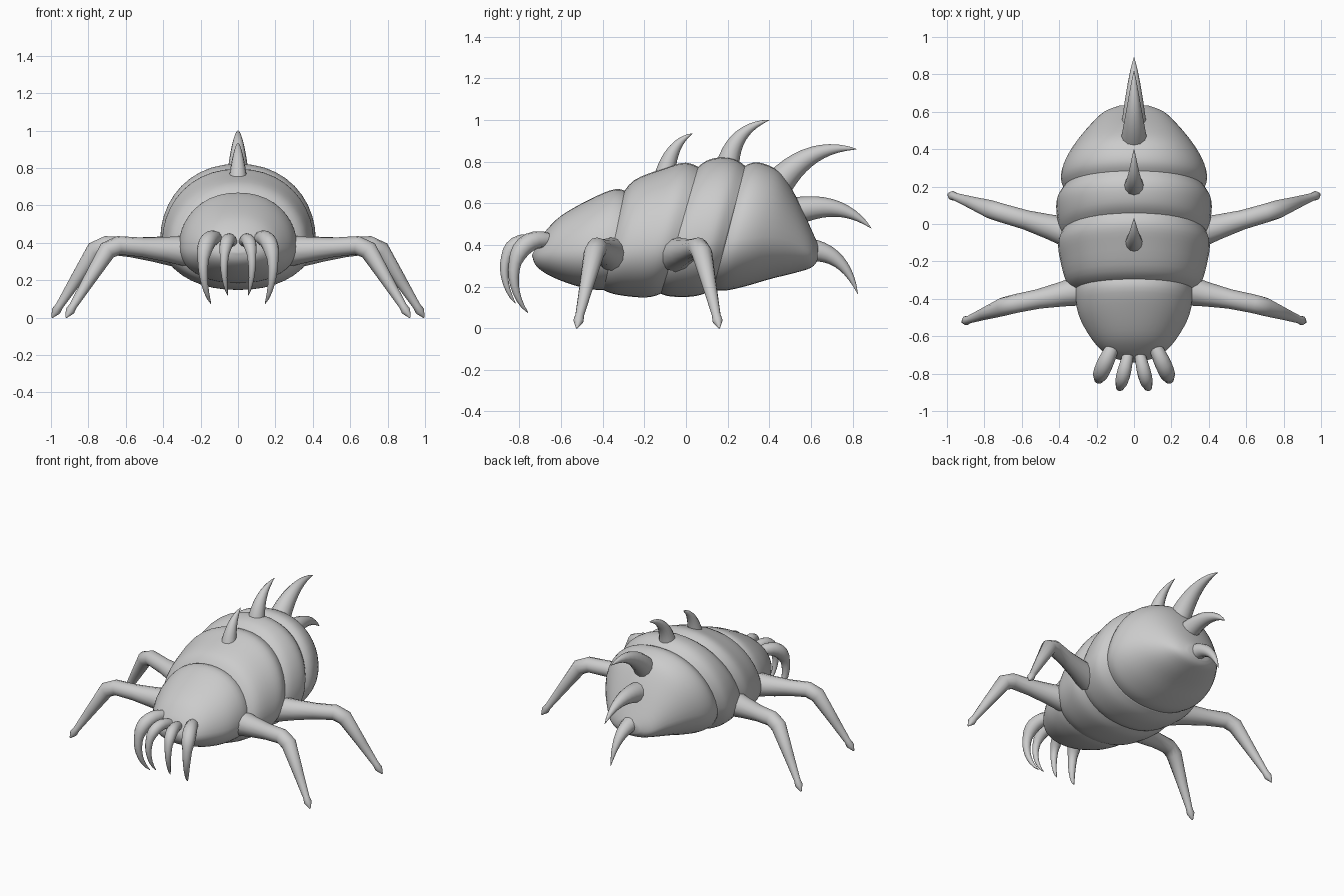
import bpy, bmesh, math
from mathutils import Vector

cube = bpy.data.objects.get("Cube")
if cube:
    bpy.data.objects.remove(cube, do_unlink=True)

GREY = (0.6, 0.6, 0.6, 1.0)
shell = bpy.data.materials.new("shell_grey")
shell.use_nodes = True
shell.diffuse_color = GREY
shell.node_tree.nodes["Principled BSDF"].inputs["Base Color"].default_value = GREY


def spline(rows, t):
    """Sample a Catmull-Rom curve through tuples of any length, t from 0 to 1."""
    last = len(rows) - 1
    i = min(int(t * last), last - 1)
    u = t * last - i
    a, b, c, d = (rows[min(max(k, 0), last)] for k in range(i - 1, i + 3))
    return [q + u / 2 * (r - p + u * (2 * p - 5 * q + 4 * r - s + u * (3 * (q - r) + s - p)))
            for p, q, r, s in zip(a, b, c, d)]


def loft(name, rings):
    """Skin a list of rings, cap both ends and shade smooth."""
    bm = bmesh.new()
    loops = [[bm.verts.new(p) for p in ring] for ring in rings]
    n = len(loops[0])
    for a, b in zip(loops, loops[1:]):
        for k in range(n):
            bm.faces.new((a[k], a[(k + 1) % n], b[(k + 1) % n], b[k]))
    bm.faces.new(loops[0])
    bm.faces.new(loops[-1])
    bmesh.ops.recalc_face_normals(bm, faces=bm.faces)
    mesh = bpy.data.meshes.new(name)
    bm.to_mesh(mesh)
    bm.free()
    mesh.materials.append(shell)
    obj = bpy.data.objects.new(name, mesh)
    bpy.context.collection.objects.link(obj)
    bpy.ops.object.select_all(action="DESELECT")
    obj.select_set(True)
    bpy.context.view_layer.objects.active = obj
    bpy.ops.object.shade_smooth_by_angle(angle=math.radians(60))
    return obj


def body_ring(row, sides=40, waist=0.4):
    """Tilted rounded section from top (y, z), bottom (y, z) and half width."""
    yt, zt, yb, zb, w = row
    ring = []
    for k in range(sides):
        a = math.tau * k / sides
        s, c = math.sin(a), math.cos(a)
        h = waist + s * (1 - waist if s > 0 else waist)
        x = w * math.copysign(abs(c) ** 0.92, c)
        ring.append((x, yb + (yt - yb) * h, zb + (zt - zb) * h))
    return ring


def tube(name, path, radii, ref, sides=12):
    """Tapered tube along a path."""
    rings = []
    for i, p in enumerate(path):
        before = (p - path[i - 1]).normalized() if i else Vector()
        after = (path[i + 1] - p).normalized() if i + 1 < len(path) else Vector()
        t = (before + after).normalized()
        side = (ref - t * ref.dot(t)).normalized()
        up = t.cross(side)
        rings.append([p + radii[i] * (side * math.cos(math.tau * k / sides)
                                      + up * math.sin(math.tau * k / sides))
                      for k in range(sides)])
    return loft(name, rings)


def bezier(points, steps):
    """Evaluate a Bezier curve of any degree."""
    path = []
    for i in range(steps + 1):
        pts = [Vector(p) for p in points]
        while len(pts) > 1:
            pts = [a.lerp(b, i / steps) for a, b in zip(pts, pts[1:])]
        path.append(pts[0])
    return path


X, Y = Vector((1, 0, 0)), Vector((0, 1, 0))

# Overlapping body segments: top y, top z, bottom y, bottom z, half width
SEGMENTS = {
    "head": [(-.71, .41, -.74, .35, .05), (-.68, .46, -.72, .3, .13), (-.6, .54, -.66, .255, .21),
             (-.46, .62, -.55, .21, .285), (-.34, .668, -.44, .185, .315), (-.27, .65, -.37, .185, .315)],
    "front_segment": [(-.32, .62, -.41, .19, .29), (-.25, .71, -.35, .165, .36), (-.1, .77, -.25, .15, .395),
                      (0, .795, -.17, .15, .405), (.08, .765, -.11, .17, .38)],
    "middle_segment": [(.03, .75, -.15, .18, .37), (.1, .805, -.09, .155, .4), (.18, .822, 0, .15, .415),
                       (.24, .81, .07, .16, .41), (.29, .775, .13, .185, .375)],
    "tail_segment": [(.25, .76, .1, .19, .36), (.32, .795, .18, .18, .39), (.39, .785, .28, .2, .375),
                     (.46, .74, .4, .235, .32), (.53, .63, .52, .265, .24), (.6, .48, .6, .29, .16),
                     (.635, .4, .63, .32, .08)],
}
for name, rows in SEGMENTS.items():
    steps = 4 * (len(rows) - 1)
    loft(name, [body_ring(spline(rows, i / steps)) for i in range(steps + 1)])

# Curved spines along the back: base, bend and tip as (y, z), then base radius
SPINES = [
    ((-.1, .74), (-.07, .89), (.03, .935), .048),
    ((.2, .78), (.23, .96), (.4, 1), .055),
    ((.45, .7), (.6, .89), (.82, .86), .07),
    ((.54, .565), (.75, .62), (.89, .48), .065),
    ((.59, .375), (.76, .37), (.825, .165), .056),
]
for n, (*points, radius) in enumerate(SPINES, 1):
    path = bezier([(0, y, z) for y, z in points], 10)
    radii = [radius * (1 - i / 10) ** 0.85 + 0.001 for i in range(11)]
    tube(f"back_spine_{n}", path, radii, X)

# Legs: base, knee and foot
LEGS = {
    "front_leg": ((.26, -.35, .355), (.68, -.435, .39), (.92, -.525, 0)),
    "back_leg": ((.33, -.05, .355), (.745, .07, .39), (.995, .16, 0)),
}
# Mouth claws: Bezier points and thickness
CLAWS = {
    "outer_claw": ((.11, -.65, .42), (.2, -.84, .47), (.21, -.88, .2), (.145, -.76, .075), .043),
    "inner_claw": ((.03, -.69, .4), (.07, -.88, .48), (.095, -.92, .25), (.055, -.82, .12), .035),
}
for side, sign in (("left", 1), ("right", -1)):
    mirror = lambda p: Vector((p[0] * sign, p[1], p[2]))
    for name, points in LEGS.items():
        base, knee, foot = map(mirror, points)
        path = [base.lerp(knee, f) for f in (0, .3, .6, .9)]
        path += [knee.lerp(foot, f) for f in (.08, .5, .84, .91, 1)]
        radii = [.085, .066, .052, .05, .05, .033, .021, .025, .004]
        tube(f"{side}_{name}", path, radii, Y)
    for name, (*points, thick) in CLAWS.items():
        path = bezier([mirror(p) for p in points], 14)
        radii = [thick * (0.75 + 0.25 * math.sin(math.pi * min(i / 7, 1)))
                 * (1 - max(0, i / 14 - 0.4) / 0.6) ** 0.7 + 0.002 for i in range(15)]
        tube(f"{side}_{name}", path, radii, X)
